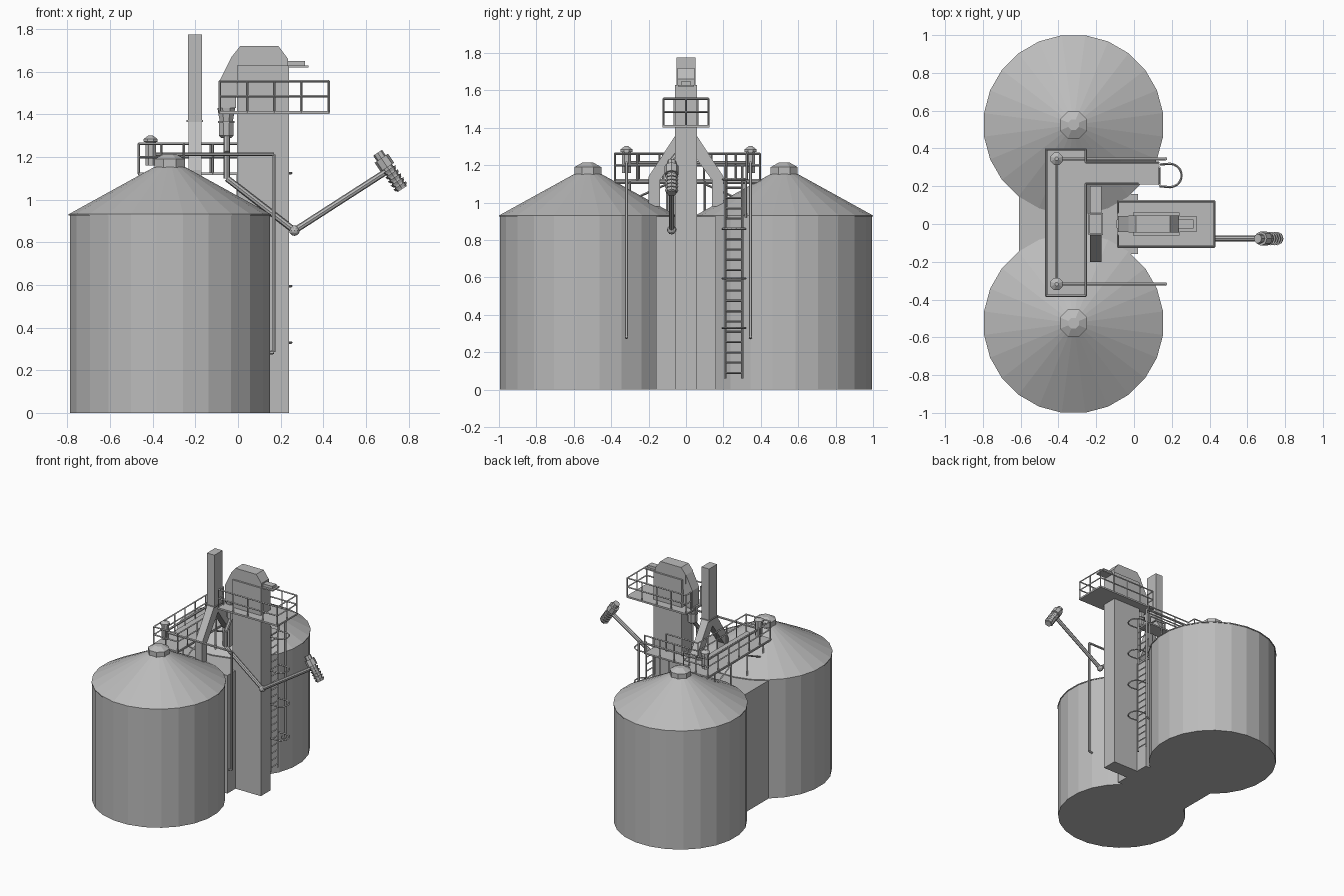
import bpy, bmesh, math
from mathutils import Vector, Matrix

cube = bpy.data.objects.get("Cube")
if cube:
    bpy.data.objects.remove(cube, do_unlink=True)

steel = bpy.data.materials.new("galvanised_grey")
steel.use_nodes = True
GREY = (0.5, 0.5, 0.5, 1)
steel.diffuse_color = GREY
steel.node_tree.nodes["Principled BSDF"].inputs["Base Color"].default_value = GREY


def finish(name, bm):
    bmesh.ops.recalc_face_normals(bm, faces=bm.faces)
    mesh = bpy.data.meshes.new(name)
    bm.to_mesh(mesh)
    bm.free()
    mesh.materials.append(steel)
    obj = bpy.data.objects.new(name, mesh)
    bpy.context.collection.objects.link(obj)
    return obj


def add_box(bm, lo, hi):
    lo, hi = Vector(lo), Vector(hi)
    m = Matrix.Translation((lo + hi) / 2) @ Matrix.Diagonal((*(hi - lo), 1))
    bmesh.ops.create_cube(bm, size=1, matrix=m)


def add_bar(bm, p, q, r, r2=None, sides=6):
    p, q = Vector(p), Vector(q)
    d = q - p
    m = Matrix.Translation((p + q) / 2) @ d.to_track_quat('Z', 'Y').to_matrix().to_4x4()
    bmesh.ops.create_cone(bm, cap_ends=True, segments=sides, radius1=r,
                          radius2=r if r2 is None else r2, depth=d.length, matrix=m)


def add_path(bm, points, r, sides=6):
    for p, q in zip(points, points[1:]):
        add_bar(bm, p, q, r, sides=sides)


def add_prism(bm, profile, place, a, b):
    """Extrude a 2D profile; place(u, v, t) gives the 3D point."""
    ends = [[bm.verts.new(place(u, v, t)) for u, v in profile] for t in (a, b)]
    bm.faces.new(ends[0])
    bm.faces.new(ends[1])
    n = len(profile)
    for i in range(n):
        j = (i + 1) % n
        bm.faces.new((ends[0][i], ends[0][j], ends[1][j], ends[1][i]))


def lathe(name, profile, centre, sides):
    """Stack of rings given as (radius, z)."""
    bm = bmesh.new()
    rings = []
    for r, z in profile:
        angles = [2 * math.pi * (k + 0.5) / sides for k in range(sides)]
        rings.append([bm.verts.new((centre[0] + r * math.cos(a),
                                    centre[1] + r * math.sin(a), z)) for a in angles])
    for low, high in zip(rings, rings[1:]):
        for k in range(sides):
            j = (k + 1) % sides
            bm.faces.new((low[k], low[j], high[j], high[k]))
    bm.faces.new(rings[0])
    bm.faces.new(rings[-1])
    return finish(name, bm)


def box(name, lo, hi):
    bm = bmesh.new()
    add_box(bm, lo, hi)
    return finish(name, bm)


def railing(name, path, floor, heights, spacing=0.13, r=0.006):
    """Horizontal rails along a path with evenly spaced posts."""
    bm = bmesh.new()
    for (x0, y0), (x1, y1) in zip(path, path[1:]):
        for h in heights:
            add_bar(bm, (x0, y0, h), (x1, y1, h), r, sides=4)
        n = max(1, round(math.hypot(x1 - x0, y1 - y0) / spacing))
        for i in range(n + 1):
            x, y = x0 + (x1 - x0) * i / n, y0 + (y1 - y0) * i / n
            add_bar(bm, (x, y, floor), (x, y, max(heights)), r, sides=4)
    return finish(name, bm)


# Tanks with conical roofs and roof caps
for side, s in (("back", 1), ("front", -1)):
    c = (-0.32, 0.525 * s)
    lathe(side + "_tank", [(0.473, 0), (0.473, 0.925)], c, 24)
    lathe(side + "_roof", [(0.478, 0.925), (0.478, 0.932), (0.07, 1.155)], c, 24)
    lathe(side + "_roof_cap", [(0.078, 1.13), (0.078, 1.19), (0.03, 1.215)], c, 8)

# Web joining the tanks
box("joining_wall", (-0.61, -0.16, 0), (0.02, 0.16, 0.925))

# Elevator tower, head and drive
box("elevator_tower", (-0.005, -0.06, 0), (0.24, 0.06, 1.63))
head = bmesh.new()
add_prism(head, [(-0.03, 1.6), (-0.03, 1.67), (0.01, 1.72), (0.19, 1.72), (0.235, 1.66), (0.235, 1.6)],
          lambda u, v, t: (u, t, v), -0.046, 0.046)
finish("elevator_head", head)
chute = bmesh.new()
add_prism(chute, [(0, 1.70), (-0.03, 1.67), (-0.085, 1.56), (-0.085, 1.43), (-0.01, 1.43)],
          lambda u, v, t: (u, t, v), -0.042, 0.042)
finish("discharge_chute", chute)
lathe("discharge_funnel", [(0.03, 1.35), (0.045, 1.43)], (-0.055, 0), 8)
lathe("distributor", [(0.025, 1.29), (0.036, 1.30), (0.036, 1.36), (0.042, 1.36), (0.042, 1.37)],
      (-0.055, 0), 8)
box("motor_shelf", (0.23, -0.042, 1.62), (0.33, 0.042, 1.63))
box("drive_motor", (0.23, -0.025, 1.63), (0.315, 0.025, 1.65))

# Vent stack with forked legs
box("vent_stack", (-0.235, -0.05, 1.37), (-0.17, 0.05, 1.775))
box("vent_collar", (-0.242, -0.057, 1.365), (-0.163, 0.057, 1.373))
fork = bmesh.new()
for s in (1, -1):
    add_prism(fork, [(0, 1.37), (0.05, 1.37), (0.2, 1.14), (0.2, 0.98), (0.14, 0.98), (0.14, 1.12), (0, 1.31)],
              lambda u, v, t: (t, u * s, v), -0.232, -0.172)
finish("vent_fork", fork)

# Upper platform
box("upper_platform", (-0.09, -0.125, 1.402), (0.43, 0.125, 1.415))
railing("upper_railing", [(-0.085, -0.06), (-0.085, -0.12), (0.425, -0.12), (0.425, 0.12),
                          (-0.085, 0.12), (-0.085, 0.06)], 1.41, (1.485, 1.555))

# Roof walkway and link to the ladder
box("roof_walkway", (-0.47, -0.385, 1.115), (-0.255, 0.4, 1.127))
box("ladder_walkway", (-0.255, 0.21, 1.115), (0.13, 0.325, 1.127))
railing("walkway_railing", [(0.13, 0.325), (-0.255, 0.325), (-0.255, 0.395), (-0.465, 0.395),
                            (-0.465, -0.38), (-0.255, -0.38), (-0.255, 0.215), (0.02, 0.215)],
        1.12, (1.2, 1.262))
legs = bmesh.new()
for x in (-0.46, -0.265):
    add_bar(legs, (x, -0.38, 1.108), (x, 0.395, 1.108), 0.007, sides=4)
    for s in (1, -1):
        add_bar(legs, (x, 0.1 * s, 0.92), (x, 0.1 * s, 1.12), 0.007, sides=4)
        add_bar(legs, (x, 0.3 * s, 1.0), (x, 0.3 * s, 1.12), 0.007, sides=4)
        add_bar(legs, (x, 0.1 * s, 1.10), (x, 0.28 * s, 1.02), 0.006, sides=4)
for x, y in ((0.0, 0.215), (0.12, 0.215), (0.0, 0.32), (0.12, 0.32)):
    add_bar(legs, (x, y, 0.92), (x, y, 1.12), 0.006, sides=4)
finish("walkway_supports", legs)

# Ladder with safety hoops
ladder = bmesh.new()
for y in (0.21, 0.3):
    add_bar(ladder, (0.135, y, 0.06), (0.135, y, 1.2), 0.007, sides=4)
for i in range(19):
    z = 0.09 + 0.055 * i
    add_bar(ladder, (0.135, 0.21, z), (0.135, 0.3, z), 0.006, sides=4)
finish("ladder", ladder)
hoops = bmesh.new()
for i in range(4):
    z = 0.33 + 0.265 * i
    arc = [(0.19 + 0.062 * math.cos(a), 0.257 + 0.062 * math.sin(a), z)
           for a in (math.radians(-90 + 20 * k) for k in range(10))]
    add_path(hoops, [(0.135, 0.2, z), *arc, (0.135, 0.315, z)], 0.006, 4)
finish("ladder_hoops", hoops)

# Filling pipes with capped valves
for side, y in (("back", 0.345), ("front", -0.318)):
    pipe = bmesh.new()
    add_path(pipe, [(-0.41, y, 1.213), (0.168, y, 1.213), (0.168, y, 0.285), (0.14, y, 0.28)], 0.009)
    finish(side + "_fill_pipe", pipe)
    lathe(side + "_valve", [(0.027, 1.16), (0.027, 1.27), (0.035, 1.272), (0.035, 1.285), (0.01, 1.302)],
          (-0.41, y), 8)
cross = bmesh.new()
add_bar(cross, (-0.41, -0.318, 1.213), (-0.41, 0.345, 1.213), 0.009)
finish("cross_pipe", cross)

# Swinging loading spout
SY = -0.077
spout = bmesh.new()
add_path(spout, [(-0.052, 0, 1.32), (-0.052, SY, 1.22), (-0.052, SY, 1.1), (0.265, SY, 0.855),
                 (0.70, SY, 1.135)], 0.015, 8)
bmesh.ops.create_icosphere(spout, subdivisions=2, radius=0.025, matrix=Matrix.Translation((0.265, SY, 0.855)))
finish("loading_spout", spout)

# Ribbed nozzle on the spout end: (start, end, radius) along its axis
top, bottom = Vector((0.655, SY, 1.22)), Vector((0.77, SY, 1.05))
nozzle = bmesh.new()
for a, b, r in ((0, 0.15, 0.025), (0.15, 0.4, 0.038), (0.4, 1, 0.026)):
    add_bar(nozzle, top.lerp(bottom, a), top.lerp(bottom, b), r, sides=8)
for i in range(5):
    a = 0.46 + 0.11 * i
    add_bar(nozzle, top.lerp(bottom, a), top.lerp(bottom, a + 0.07), 0.036, 0.03, sides=8)
finish("spout_nozzle", nozzle)
